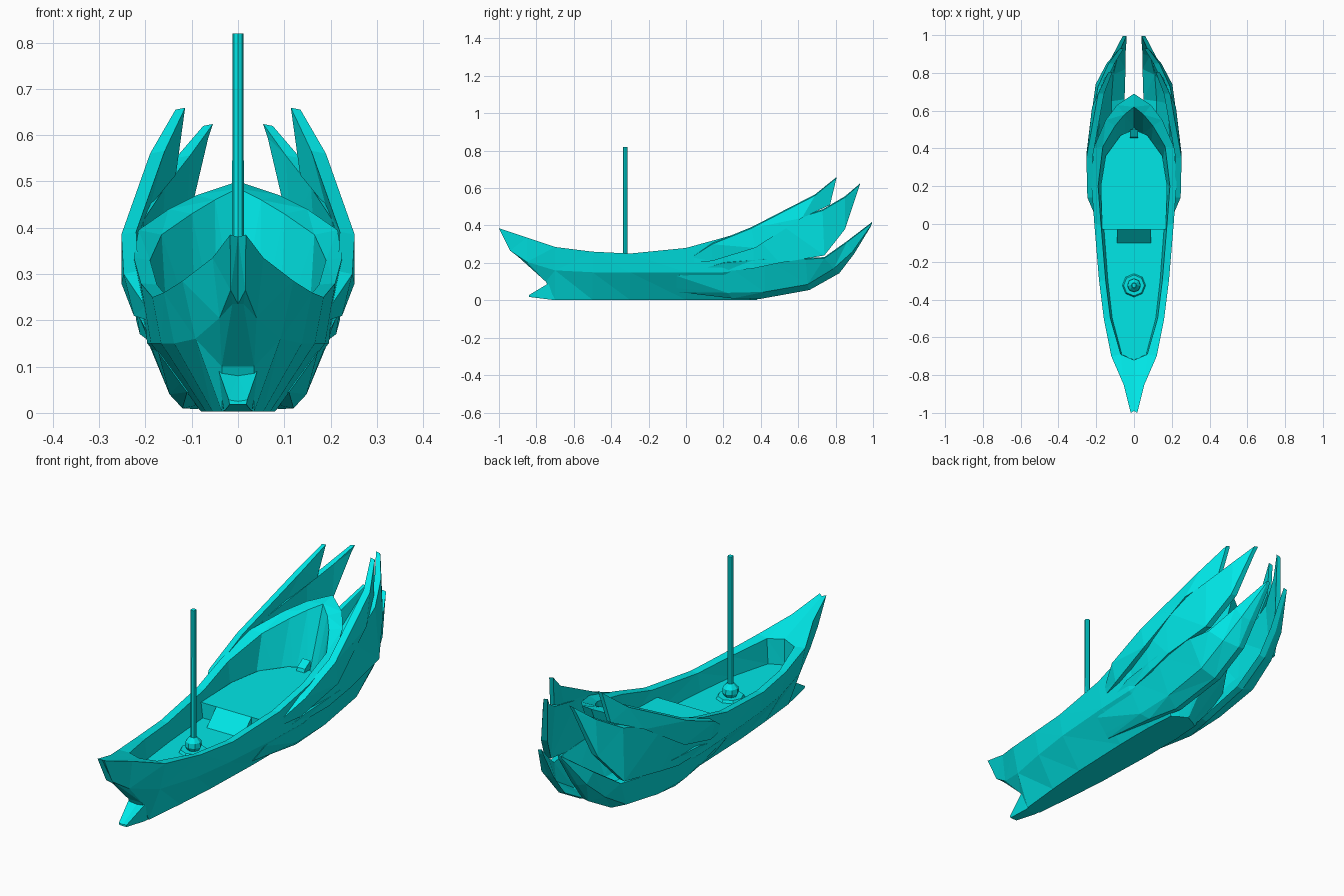
import bpy, bmesh, math
from mathutils import Vector

default_cube = bpy.data.objects.get("Cube")
if default_cube:
    bpy.data.objects.remove(default_cube, do_unlink=True)

# One flat colour for the whole boat
teal = bpy.data.materials.new("teal")
teal.use_nodes = True
colour = (0.0, 0.8, 0.8, 1)
teal.diffuse_color = colour
teal.node_tree.nodes["Principled BSDF"].inputs["Base Color"].default_value = colour


def finish(name, bm):
    """Turn a bmesh into a flat shaded object."""
    bmesh.ops.recalc_face_normals(bm, faces=bm.faces[:])
    mesh = bpy.data.meshes.new(name)
    bm.to_mesh(mesh)
    bm.free()
    mesh.materials.append(teal)
    obj = bpy.data.objects.new(name, mesh)
    bpy.context.scene.collection.objects.link(obj)
    return obj


def loft(name, rings, mirrored=True):
    """Skin closed rings, cap both ends, and optionally mirror across x."""
    bm = bmesh.new()
    rows = [[bm.verts.new(point) for point in ring] for ring in rings]
    count = len(rows[0])
    for row, following in zip(rows, rows[1:]):
        for i in range(count):
            j = (i + 1) % count
            bm.faces.new((row[i], row[j], following[j], following[i]))
    bm.faces.new(rows[0])
    bm.faces.new(rows[-1])
    bmesh.ops.remove_doubles(bm, verts=bm.verts[:], dist=0.0001)
    if mirrored:
        # Faces lying in the symmetry plane are internal
        inner = [f for f in bm.faces if all(abs(v.co.x) < 0.0001 for v in f.verts)]
        bmesh.ops.delete(bm, geom=inner, context='FACES')
    bmesh.ops.triangulate(bm, faces=[f for f in bm.faces if len(f.verts) > 3])
    if mirrored:
        bmesh.ops.mirror(bm, geom=bm.verts[:] + bm.edges[:] + bm.faces[:],
                         axis='X', merge_dist=0.0001)
    return finish(name, bm)


def fin(name, sections, thickness):
    """Pair of swept plates, thin at the root and tip; sections list the outer edge."""
    rings = []
    last = len(sections) - 1
    for i, outer in enumerate(sections):
        depth = thickness * (0.2 if i == 0 else 0.65 if i == last else 1)
        shift = Vector((-depth, 0, depth * 0.2))
        rings.append(list(outer) + [Vector(p) + shift for p in reversed(outer)])
    return loft(name, rings)


def lathe(name, profile, centre_y, sides=8):
    """Revolve a radius and height profile about a vertical axis."""
    rings = []
    for radius, z in profile:
        rings.append([(radius * math.cos(math.tau * k / sides),
                       centre_y + radius * math.sin(math.tau * k / sides), z)
                      for k in range(sides)])
    return loft(name, rings, mirrored=False)


def curve(xs, ys, zs):
    return list(zip(xs, ys, zs))


# Hull: lengthwise curves from the bow to the stern, one side only
rim_outer = curve((.017, .055, .12, .16, .185, .21, .225, .215, .15, .09, 0),
                  (-1, -.85, -.7, -.5, -.3, 0, .2, .4, .55, .63, .69),
                  (.385, .335, .285, .26, .25, .28, .335, .395, .44, .47, .5))
rim_inner = curve((0, 0, .07, .125, .15, .175, .19, .165, .1, .05, 0),
                  (-.99, -.72, -.69, -.5, -.3, 0, .2, .41, .52, .58, .62),
                  (.38, .285, .28, .255, .247, .277, .33, .385, .43, .46, .485))
side = curve((.016, .04, .092, .138, .166, .188, .196, .18, .12, .07, 0),
             (-.94, -.85, -.7, -.5, -.3, 0, .2, .4, .5, .56, .6),
             (.265, .205, .16, .15, .15, .15, .15, .17, .22, .26, .28))
bottom = curve((.012, .035, .035, .055, .07, .08, .08, .07, .04, .02, 0),
               (-.9, -.75, -.7, -.5, -.3, 0, .2, .34, .36, .37, .38),
               (.235, .1) + (.003,) * 9)
keel = [(0, y, z) for x, y, z in bottom]

# Sunken deck inside the hull
deck_z = 0.165
deck_edge = [rim_inner[0]] + [
    (x * 0.92, y if y < .3 else y * 0.82, deck_z) for x, y, z in rim_inner[1:]]
deck_middle = [(0, y, z) for x, y, z in deck_edge]
loft("hull", zip(keel, bottom, side, rim_outer, rim_inner, deck_edge, deck_middle))

# Pointed ram below the bow
loft("bow_ram", [
    [(0, -.84, .025), (.02, -.84, .028), (.018, -.84, .018), (0, -.84, .018)],
    [(0, -.74, .08), (.045, -.72, .1), (.03, -.72, .003), (0, -.72, .003)],
    [(0, -.6, .08), (.05, -.6, .09), (.035, -.6, .003), (0, -.6, .003)]])

# Raised stern deck with a ramp leading up to it
aft_z = 0.235
aft_outline = [(0, -.03), (.168, -.03), (.176, .2), (.15, .36), (.07, .47), (0, .5)]
loft("stern_deck", [[(x, y, z) for x, y in aft_outline] for z in (deck_z, aft_z)])
loft("deck_ramp", [[(x, -.1, deck_z), (x, -.03, deck_z), (x, -.03, aft_z)]
                   for x in (-.09, .09)], mirrored=False)
loft("stern_post", [[(x, .455, aft_z), (x, .46, .25), (x, .5, .275), (x, .5, aft_z)]
                    for x in (-.02, .02)], mirrored=False)

# Mast with its collar and socket
lathe("mast_collar", [(.062, deck_z), (.055, .177)], -.325)
lathe("mast_socket", [(.026, .175), (.036, .193), (.034, .214), (.015, .235)], -.325)
lathe("mast", [(.013, deck_z), (.012, .82)], -.325)

# Three pairs of swept stern fins, from the top down, rooted in the hull side
fin("upper_fins", [
    [(.2, .03, .23), (.195, .03, .2)],
    [(.247, .14, .3), (.225, .14, .21)],
    [(.252, .35, .385), (.252, .37, .28)],
    [(.19, .69, .56), (.222, .62, .44)],
    [(.135, .805, .655), (.155, .77, .51)]], .032)
fin("middle_fins", [
    [(.205, .16, .27), (.185, .16, .15)],
    [(.24, .36, .36), (.212, .36, .17)],
    [(.236, .5, .41), (.22, .5, .2)],
    [(.19, .73, .48), (.203, .74, .24)],
    [(.135, .85, .55), (.145, .85, .38)],
    [(.075, .93, .62), (.085, .92, .59)]], .032)
fin("lower_fins", [
    [(.172, -.05, .13), (.125, -.05, .065), (.11, -.05, .045)],
    [(.21, .2, .2), (.148, .22, .04), (.12, .25, .01)],
    [(.222, .42, .22), (.15, .42, .045), (.09, .4, .008)],
    [(.208, .64, .22), (.15, .65, .085), (.08, .66, .055)],
    [(.185, .74, .225), (.14, .79, .17), (.075, .82, .145)],
    [(.13, .86, .31), (.115, .89, .26), (.075, .9, .25)],
    [(.06, .995, .415), (.06, .992, .405), (.058, .985, .39)]], .03)
